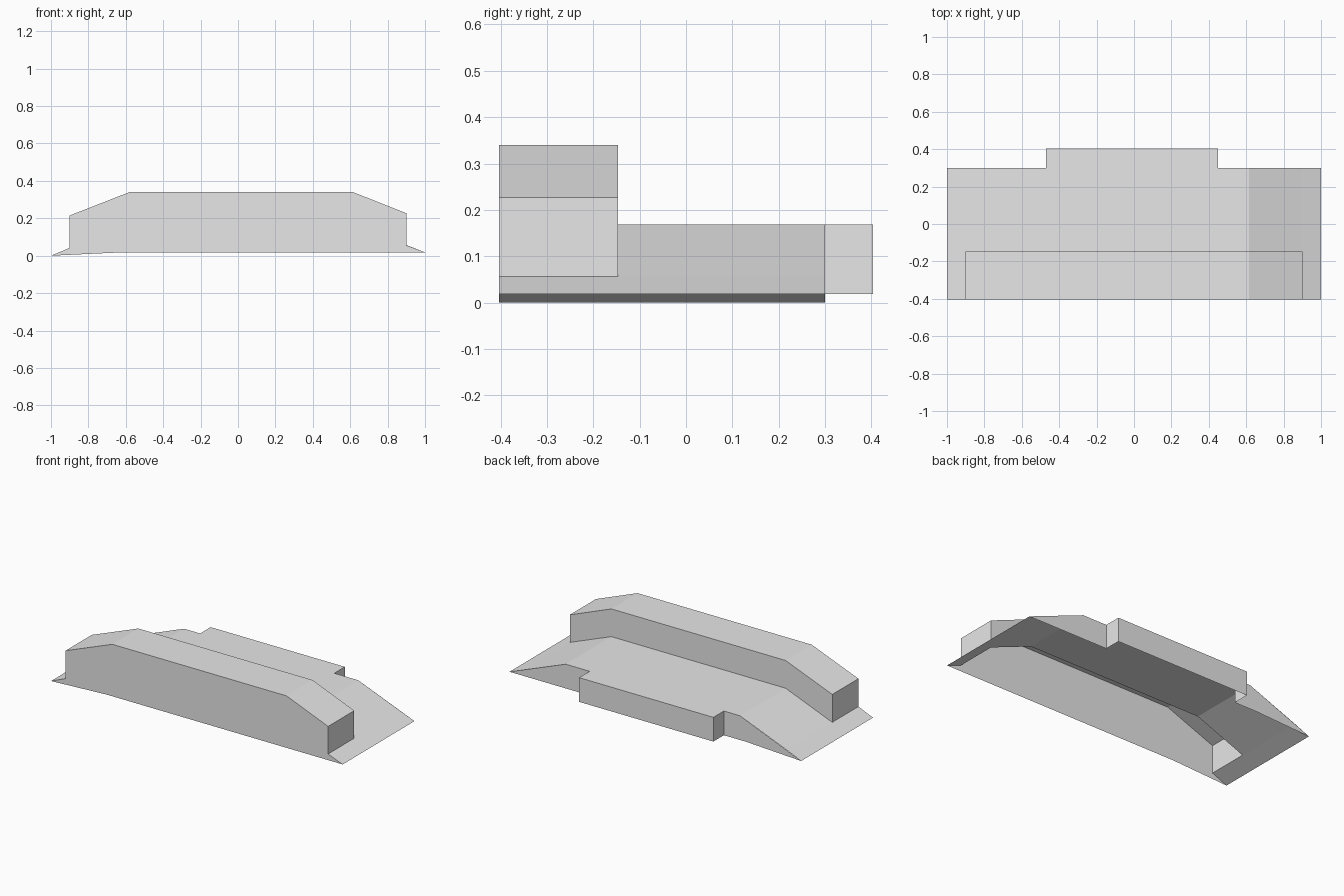
import bpy
import bmesh
from mathutils import Vector

old = bpy.data.objects.get("Cube")
if old:
    bpy.data.objects.remove(old, do_unlink=True)

grey = bpy.data.materials.new("plain_grey")
grey.use_nodes = True
grey.diffuse_color = (0.8, 0.8, 0.8, 1)
grey.node_tree.nodes["Principled BSDF"].inputs["Base Color"].default_value = (0.8, 0.8, 0.8, 1)

# Depth of each wall, and the base height
FRONT, STEP, REAR, BAY = -0.403, -0.147, 0.3, 0.403
BASE, DECK = 0.018, 0.168
BAY_L, BAY_R = -0.47, 0.45

# Profiles as (x, z), running from -x to +x
LEFT_TIP, RIGHT_TIP = (-1, 0), (1, BASE)
LEFT_FOOT, RIGHT_FOOT = (-0.9, 0.042), (0.9, 0.056)
LOW = [(-0.58, DECK), (0.615, DECK)]
HIGH = [(-0.9, 0.215), (-0.58, 0.34), (0.615, 0.34), (0.9, 0.227)]
KINK = (-0.62, BASE)
DECK_LINE = [LEFT_TIP, LEFT_FOOT, *LOW, RIGHT_FOOT, RIGHT_TIP]
HOUSING_LINE = [LEFT_FOOT, *HIGH, RIGHT_FOOT]


def add_face(bm, points, outward):
    face = bm.faces.new([bm.verts.new(p) for p in points])
    face.normal_update()
    if face.normal.dot(Vector(outward)) < 0:
        face.normal_flip()


def strip(bm, line, y0, y1):
    """Sheet swept along y from an open profile."""
    for (xa, za), (xb, zb) in zip(line, line[1:]):
        up = (za - zb, 0, xb - xa)
        add_face(bm, [(xa, y0, za), (xb, y0, zb), (xb, y1, zb), (xa, y1, za)], up)


def wall(bm, outline, y, side):
    """Upright flat panel facing -y or +y."""
    add_face(bm, [(x, y, z) for x, z in outline], (0, side, 0))


def finish(bm, name):
    bmesh.ops.remove_doubles(bm, verts=bm.verts, dist=0.0005)
    mesh = bpy.data.meshes.new(name)
    bm.to_mesh(mesh)
    bm.free()
    mesh.materials.append(grey)
    bpy.context.collection.objects.link(bpy.data.objects.new(name, mesh))


# Low deck: sloped ends, open underneath, with a gap in the rear wall for the bay
bm = bmesh.new()
strip(bm, DECK_LINE, STEP, REAR)
strip(bm, [LEFT_TIP, LEFT_FOOT], FRONT, STEP)
strip(bm, [RIGHT_FOOT, RIGHT_TIP], FRONT, STEP)
wall(bm, [LEFT_TIP, LOW[0], (BAY_L, DECK), (BAY_L, BASE), KINK], REAR, 1)
wall(bm, [(BAY_R, BASE), (BAY_R, DECK), LOW[1], RIGHT_TIP], REAR, 1)
finish(bm, "low_deck")

# Raised housing along the front, hollow from below
bm = bmesh.new()
strip(bm, HOUSING_LINE, FRONT, STEP)
wall(bm, [LEFT_TIP, *HOUSING_LINE, RIGHT_TIP, KINK], FRONT, -1)
wall(bm, HOUSING_LINE + LOW[::-1], STEP, 1)
finish(bm, "raised_housing")

# Rear bay: roof, two sides and back
bm = bmesh.new()
bay_line = [(BAY_L, BASE), (BAY_L, DECK), (BAY_R, DECK), (BAY_R, BASE)]
strip(bm, bay_line, REAR, BAY)
wall(bm, bay_line, BAY, 1)
finish(bm, "rear_bay")
